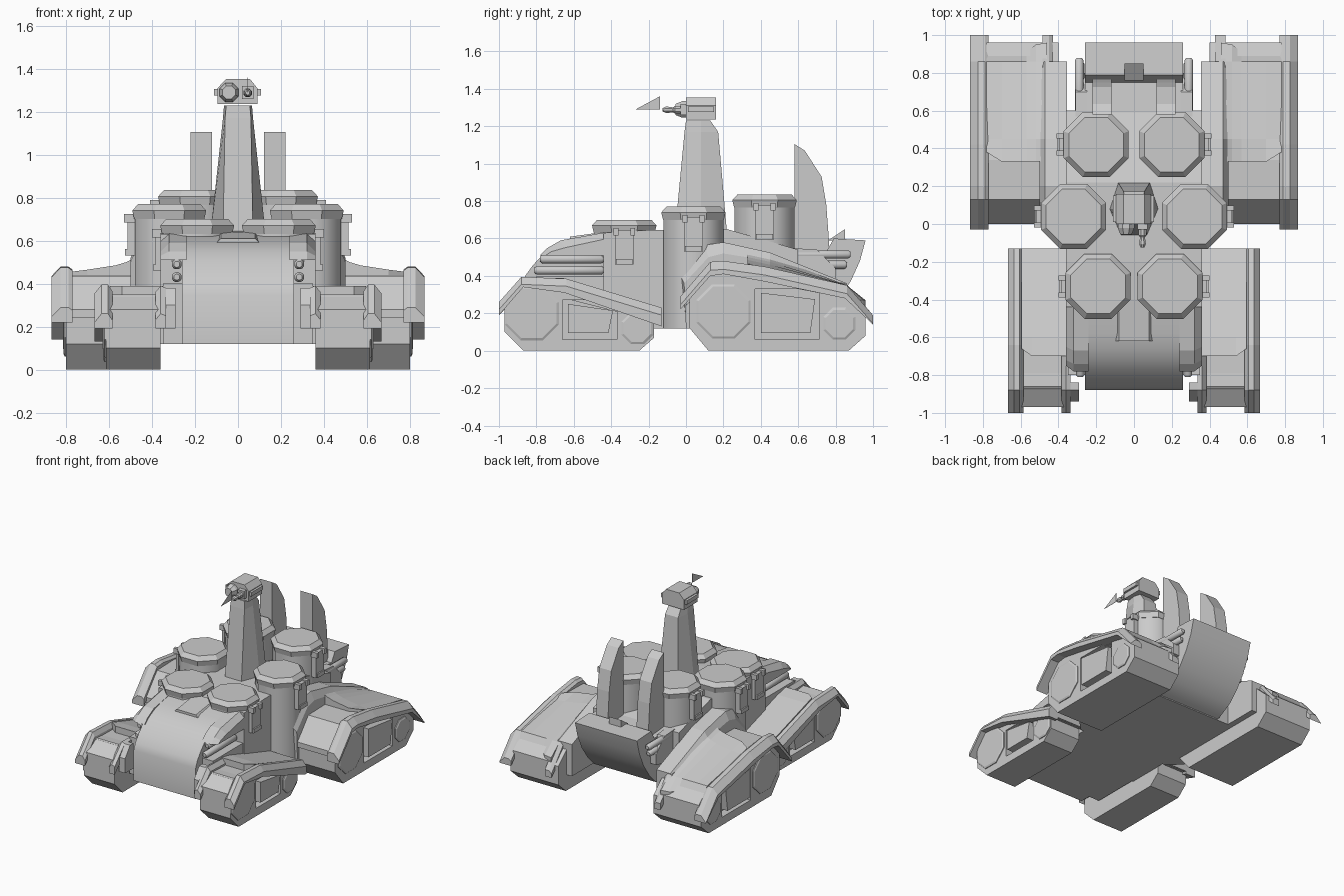
import bpy, bmesh, math

if "Cube" in bpy.data.objects:
    bpy.data.objects.remove(bpy.data.objects["Cube"])


def loft(name, sections, axis='x', mirror=False, smooth=False):
    """Skin equal-count outlines placed along an axis; caps both ends."""
    place = {'x': lambda s, p: (s, p[0], p[1]),
             'y': lambda s, p: (p[0], s, p[1]),
             'z': lambda s, p: (p[0], p[1], s)}[axis]
    bm = bmesh.new()
    rings = [[bm.verts.new(place(s, p)) for p in prof] for s, prof in sections]
    n = len(rings[0])
    for a, b in zip(rings, rings[1:]):
        for i in range(n):
            bm.faces.new((a[i], a[(i + 1) % n], b[(i + 1) % n], b[i]))
    bm.faces.new(rings[0])
    bm.faces.new(rings[-1])
    bmesh.ops.recalc_face_normals(bm, faces=bm.faces)
    me = bpy.data.meshes.new(name)
    bm.to_mesh(me)
    bm.free()
    ob = bpy.data.objects.new(name, me)
    bpy.context.collection.objects.link(ob)
    if smooth:
        me.shade_smooth()
        me.set_sharp_from_angle(angle=math.radians(48))
    if mirror:
        ob.modifiers.new("mirror", 'MIRROR')
    return ob


def slab(name, prof, x0, x1, **kw):
    return loft(name, [(x0, prof), (x1, prof)], **kw)


def box(name, x0, x1, y0, y1, z0, z1, **kw):
    return slab(name, [(y0, z0), (y1, z0), (y1, z1), (y0, z1)], x0, x1, **kw)


def ngon(cx, cy, flat, n=8):
    """Regular polygon given its flat (inscribed) radius."""
    r = flat / math.cos(math.pi / n)
    return [(cx + r * math.cos((i + .5) * 2 * math.pi / n),
             cy + r * math.sin((i + .5) * 2 * math.pi / n)) for i in range(n)]


def strip(name, top, bottom, xs):
    """Fender strip; xs holds (x, drop of the upper line)."""
    loft(name, [(x, [(y, z - d) for y, z in top] + bottom[::-1]) for x, d in xs],
         mirror=True)


def rod(name, x, z, y0, y1, r):
    loft(name, [(y0, ngon(x, z, r * .6, 12)), (y0 + .012, ngon(x, z, r, 12)),
                (y1 - .012, ngon(x, z, r, 12)), (y1, ngon(x, z, r * .6, 12))],
         axis='y', mirror=True, smooth=True)


# hull: curved nose, centre block, curved tail
slab("nose", [(-.88, .12), (-.88, .35), (-.86, .40), (-.82, .455), (-.77, .51), (-.72, .55),
              (-.66, .58), (-.58, .605), (-.42, .63), (-.42, .12)], -.26, .26, smooth=True)
slab("hull_core", [(-.44, .12), (-.44, .63), (-.2, .645), (.22, .65), (.6, .54), (.6, .12)], -.36, .36)
slab("tail", [(.5, .12), (.62, .13), (.73, .19), (.81, .27), (.88, .37), (.93, .48), (.96, .59),
              (.79, .60), (.75, .53), (.5, .55)], -.26, .26, smooth=True)
slab("tail_wedge", [(.76, .59), (.85, .65), (.85, .59)], -.05, .05)
pod = [(-.78, .51), (-.74, .55), (-.67, .59), (-.42, .635), (-.42, .51)]
low = [(-.75, .51), (-.72, .53), (-.65, .55), (-.42, .60), (-.42, .51)]
loft("nose_shoulder", [(.24, pod), (.32, pod), (.36, low)], mirror=True)
box("nose_sill", .24, .35, -.8, -.42, .12, .40, mirror=True)
slab("tail_side", [(.55, .3), (.55, .55), (.7, .54), (.8, .44), (.8, .36)], .25, .31, mirror=True)
loft("nose_crest", [(-.62, [(-.11, .58), (.11, .58), (.08, .61), (-.08, .61)]),
                    (-.4, [(-.11, .6), (.11, .6), (.08, .64), (-.08, .64)])], axis='y')

# exhaust pipes on the sides
rod("front_pipe_upper", .285, .49, -.78, -.44, .023)
rod("front_pipe_lower", .285, .43, -.81, -.44, .023)
rod("rear_pipe_upper", .29, .515, .56, .88, .022)
rod("rear_pipe_lower", .285, .46, .56, .86, .022)

# six launch silos with octagonal lids and side latches
for name, x, y, top, base in (("front", .19, -.33, .70, .5), ("middle", .32, .04, .77, .12),
                              ("rear", .2, .42, .835, .4)):
    loft(name + "_silo", [(base, ngon(x, y, .16)), (top - .04, ngon(x, y, .16))],
         axis='z', mirror=True, smooth=True)
    loft(name + "_silo_lid", [(top - .07, ngon(x, y, .163)), (top - .03, ngon(x, y, .172)),
                              (top, ngon(x, y, .145))], axis='z', mirror=True)
    box(name + "_silo_latch", x + .14, x + .195, y - .05, y + .05, top - .24, top - .055, mirror=True)
    box(name + "_silo_latch_foot", x + .14, x + .205, y - .045, y + .045, top - .24, top - .21, mirror=True)
    for i, dy in enumerate((-.045, .045)):
        box(f"{name}_silo_hinge_{i}", x + .15, x + .21, y + dy - .013, y + dy + .013,
            top - .085, top - .045, mirror=True)

# sensor tower and head
hexa = [(-.07, -.06), (.07, -.06), (.13, .08), (.085, .22), (-.085, .22), (-.13, .08)]
tip = [(-.055, 0), (.055, 0), (.065, .08), (.05, .13), (-.05, .13), (-.065, .08)]
mid = [(-.06, -.008), (.06, -.008), (.07, .08), (.055, .172), (-.055, .172), (-.07, .08)]
loft("tower", [(.62, hexa), (1.17, mid), (1.23, tip)], axis='z')
head = [(-.095, 1.235), (.09, 1.235), (.09, 1.31), (.055, 1.353), (-.055, 1.353), (-.095, 1.31)]
loft("head", [(0, head), (.16, head)], axis='y')
box("head_ears", -.112, .106, .01, .15, 1.275, 1.305)
loft("head_lens", [(.01, ngon(-.042, 1.29, .044)), (-.02, ngon(-.042, 1.29, .044)),
                   (-.055, ngon(-.042, 1.29, .03))], axis='y')
box("head_gun_mount", .018, .072, -.03, .02, 1.26, 1.32)
loft("head_gun", [(-.02, ngon(.045, 1.288, .02)), (-.06, ngon(.045, 1.288, .02)),
                  (-.07, ngon(.045, 1.288, .013)), (-.105, ngon(.045, 1.288, .018)),
                  (-.125, ngon(.045, 1.288, .009))], axis='y')
slab("gun_pennant", [(-.27, 1.29), (-.14, 1.36), (-.14, 1.29)], .044, .046)

# tall rear fins
slab("rear_fin", [(.58, .5), (.58, 1.105), (.635, 1.07), (.68, 1.0), (.725, .93), (.75, .78), (.765, .58), (.765, .5)],
     .12, .22, mirror=True)

# track units: outline, big wheel, small wheel, recess y/z range
tracks = (
    ("front", .36, .615, [(-.97, .1), (-.87, 0), (-.25, 0), (-.17, .07), (-.17, .2), (-.65, .33), (-.86, .35), (-.97, .28)],
     (-.825, .2, .145), (-.26, .12, .085), (-.66, -.37, .06, .27)),
    ("rear", .40, .80, [(.02, .12), (.12, 0), (.87, 0), (.96, .08), (.96, .22), (.85, .32), (.2, .43), (.13, .42), (.02, .3)],
     (.2, .21, .145), (.82, .145, .085), (.37, .71, .06, .33)))
for name, x0, x1, outline, big, small, (y0, y1, z0, z1) in tracks:
    body = slab(name + "_track", outline, x0, x1)
    cutter = box(name + "_track_cutter", x1 - .06, x1 + .1, y0, y1, z0, z1)
    cutter.hide_render = True
    cutter.hide_viewport = True
    cutter.display_type = 'WIRE'
    cut = body.modifiers.new("recess", 'BOOLEAN')
    cut.object = cutter
    cut.solver = 'EXACT'
    body.modifiers.new("mirror", 'MIRROR')
    for tag, (cy, cz, r) in (("big", big), ("small", small)):
        loft(f"{name}_{tag}_wheel", [(x1 - .02, ngon(cy, cz, r)), (x1 + .006, ngon(cy, cz, r)),
                                     (x1 + .012, ngon(cy, cz, r - .012))], mirror=True)
    panel = [(y0 + .03, z0 + .035), (y1 - .045, z0 + .035), (y1 - .02, z1 - .055), (y0 + .03, z1 - .02)]
    slab(name + "_track_panel", panel, x1 - .07, x1 + .015, mirror=True)

# front fenders
top = [(-1, .26), (-.88, .395), (-.64, .385), (-.13, .23)]
bot = [(-1, .19), (-.87, .34), (-.65, .31), (-.13, .13)]
strip("front_fender_rim", top, bot, [(.585, .03), (.605, 0), (.635, 0), (.667, .04)])
strip("front_fender_top", [(-.965, .27), (-.87, .345), (-.64, .34), (-.14, .2)],
      [(-.965, .24), (-.86, .31), (-.65, .28), (-.14, .15)], [(.355, 0), (.59, 0)])
loft("front_fender_cover", [(x, [(s, .32), (s, .39), (-.6, .37), (-.13, .225), (-.13, .15), (-.6, .3)])
                            for x, s in ((.34, -.7), (.54, -.7), (.595, -.66))], mirror=True)
strip("front_fender_inner_rim", [(-1, .26), (-.88, .39), (-.70, .385)],
      [(-1, .19), (-.87, .32), (-.70, .31)], [(.335, .01), (.36, 0), (.385, .03)])
slab("front_fender_tab", [(-.94, .19), (-.94, .3), (-.88, .38), (-.84, .38), (-.84, .19)], .29, .34, mirror=True)

# rear fenders with the raised inner fairing
top = [(-.03, .29), (.13, .475), (.2, .48), (.42, .45), (.86, .35), (1, .19)]
bot = [(-.03, .22), (.13, .40), (.2, .41), (.42, .37), (.85, .28), (1, .14)]
strip("rear_fender_rim", top, bot, [(.77, .015), (.79, 0), (.825, 0), (.868, .045)])
strip("rear_fender_top", [(0, .28), (.13, .435), (.34, .44), (.86, .33), (.96, .24)],
      [(0, .24), (.13, .38), (.34, .38), (.86, .28), (.96, .2)], [(.46, 0), (.78, 0)])
loft("rear_fender_cover", [(x, [(s, .38), (s, z), (.45, z - .025), (.86, .35), (e, .27), (e, .22), (.86, .29), (.45, .36)])
                           for x, s, e, z in ((.46, .33, .96, .53), (.52, .33, .95, .50), (.57, .33, .91, .485), (.70, .33, .91, .465), (.78, .38, .91, .455))],
     mirror=True)
fairing = [(0, .12), (-.03, .4), (.1, .565), (.2, .58), (.45, .525), (.86, .36), (.86, .12)]
side = [(0, .12), (-.01, .36), (.12, .5), (.2, .52), (.45, .48), (.86, .34), (.86, .12)]
loft("rear_fairing", [(.355, fairing), (.47, fairing), (.50, side)], mirror=True)
strip("rear_fender_inner_rim", [(.7, .40), (.86, .355), (1, .19)], [(.7, .32), (.85, .28), (1, .14)],
      [(.43, .02), (.45, 0), (.485, 0)])
